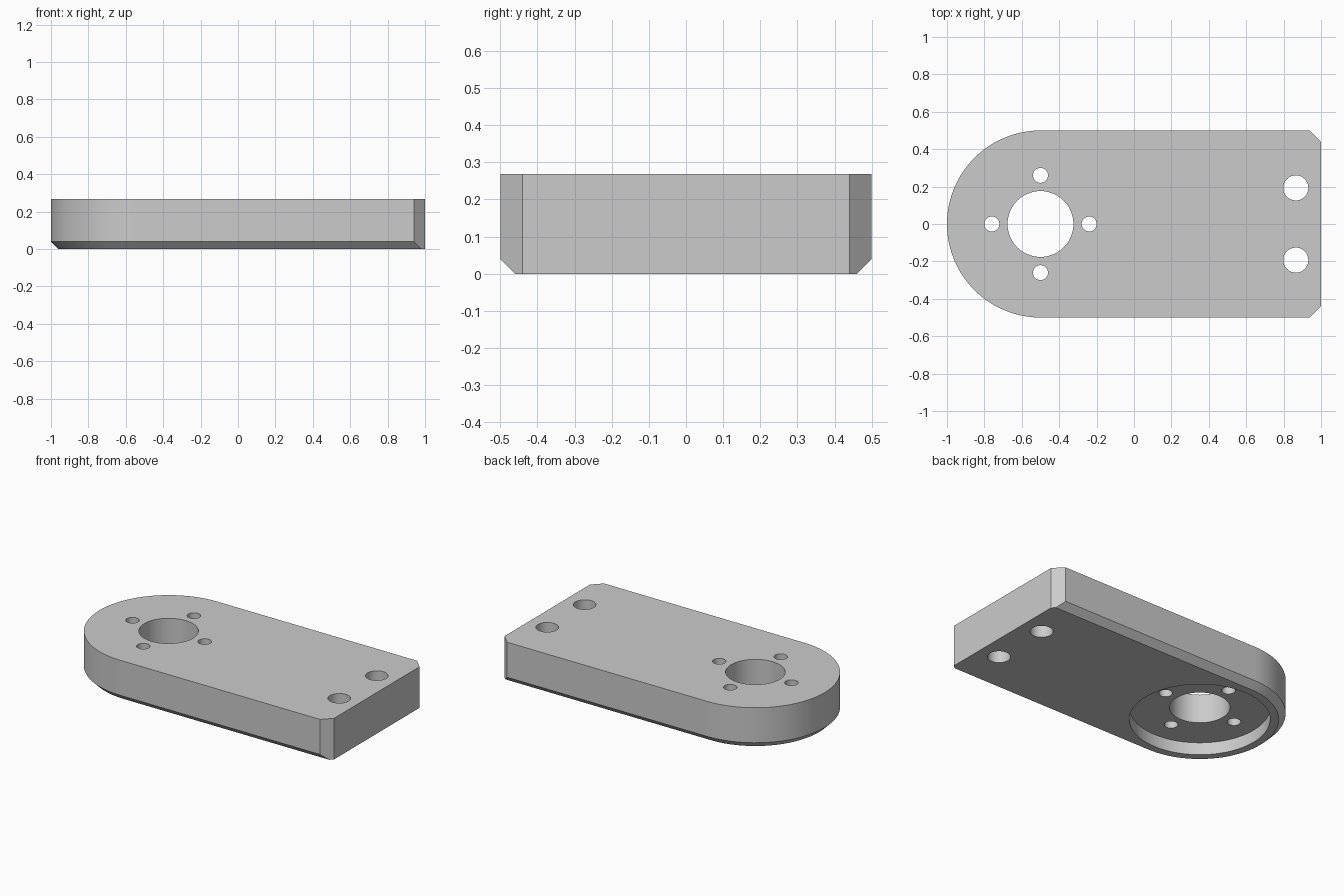
import bpy, bmesh
from math import pi, cos, sin, radians

if "Cube" in bpy.data.objects:
    bpy.data.objects.remove(bpy.data.objects["Cube"], do_unlink=True)

HEIGHT, HALF, CHAMFER, CORNER = 0.268, 0.5, 0.04, 0.06
HUB_X = -0.5

grey = bpy.data.materials.new("machined grey")
grey.use_nodes = True
grey.diffuse_color = (0.6, 0.6, 0.6, 1)
grey.node_tree.nodes["Principled BSDF"].inputs["Base Color"].default_value = (0.6, 0.6, 0.6, 1)


def outline(bm, radius, z, steps=48):
    """Plate outline: square at the right end, round at the left end."""
    pts = [(1, -radius), (1, radius)]
    for i in range(steps + 1):
        a = pi / 2 + pi * i / steps
        pts.append((HUB_X + radius * cos(a), radius * sin(a)))
    return [bm.verts.new((x, y, z)) for x, y in pts]


# Plate body with a chamfered lower rim
bm = bmesh.new()
rings = [outline(bm, HALF - CHAMFER, 0), outline(bm, HALF, CHAMFER), outline(bm, HALF, HEIGHT)]
bm.faces.new(rings[0][::-1])
bm.faces.new(rings[-1])
n = len(rings[0])
# The square end is one flat face, the rest are quads between rings
bm.faces.new([r[0] for r in rings] + [r[1] for r in rings[::-1]])
for low, high in zip(rings, rings[1:]):
    for i in range(1, n):
        j = (i + 1) % n
        bm.faces.new((low[i], low[j], high[j], high[i]))

# Cut the two corners of the square end
for side in (-1, 1):
    cut = bmesh.ops.bisect_plane(
        bm, geom=bm.verts[:] + bm.edges[:] + bm.faces[:], dist=1e-5,
        plane_co=(1, side * (HALF - CORNER), 0), plane_no=(1, side, 0), clear_outer=True)
    edges = [e for e in cut["geom_cut"] if isinstance(e, bmesh.types.BMEdge)]
    bmesh.ops.contextual_create(bm, geom=edges)
bmesh.ops.recalc_face_normals(bm, faces=bm.faces[:])

mesh = bpy.data.meshes.new("mounting_plate")
bm.to_mesh(mesh)
bm.free()
mesh.materials.append(grey)
plate = bpy.data.objects.new("mounting_plate", mesh)
bpy.context.collection.objects.link(plate)


def drill(x, y, radius, top=HEIGHT + 0.1, sides=48):
    """Bore a round hole upward from below the plate to the given height."""
    bottom = -0.1
    bpy.ops.mesh.primitive_cylinder_add(vertices=sides, radius=radius, depth=top - bottom,
                                        location=(x, y, (top + bottom) / 2))
    cutter = bpy.context.object
    cutter.name = "hole_cutter"
    cutter.hide_render = True
    cutter.data.materials.append(grey)
    mod = plate.modifiers.new("hole", 'BOOLEAN')
    mod.operation = 'DIFFERENCE'
    mod.solver = 'EXACT'
    mod.object = cutter
    bpy.context.view_layer.objects.active = plate
    bpy.ops.object.modifier_apply(modifier=mod.name)
    bpy.data.objects.remove(cutter, do_unlink=True)


# Round recess underneath, then the central bore
drill(HUB_X, 0, 0.41, top=0.08, sides=96)
drill(HUB_X, 0, 0.176, sides=64)

# Four screw holes around the bore
for k in range(4):
    drill(HUB_X + 0.26 * cos(k * pi / 2), 0.26 * sin(k * pi / 2), 0.04, sides=32)

# Two larger holes at the square end
for side in (-1, 1):
    drill(0.865, side * 0.193, 0.067)

bpy.ops.object.select_all(action='DESELECT')
plate.select_set(True)
bpy.context.view_layer.objects.active = plate
bpy.ops.object.shade_smooth_by_angle(angle=radians(25))
